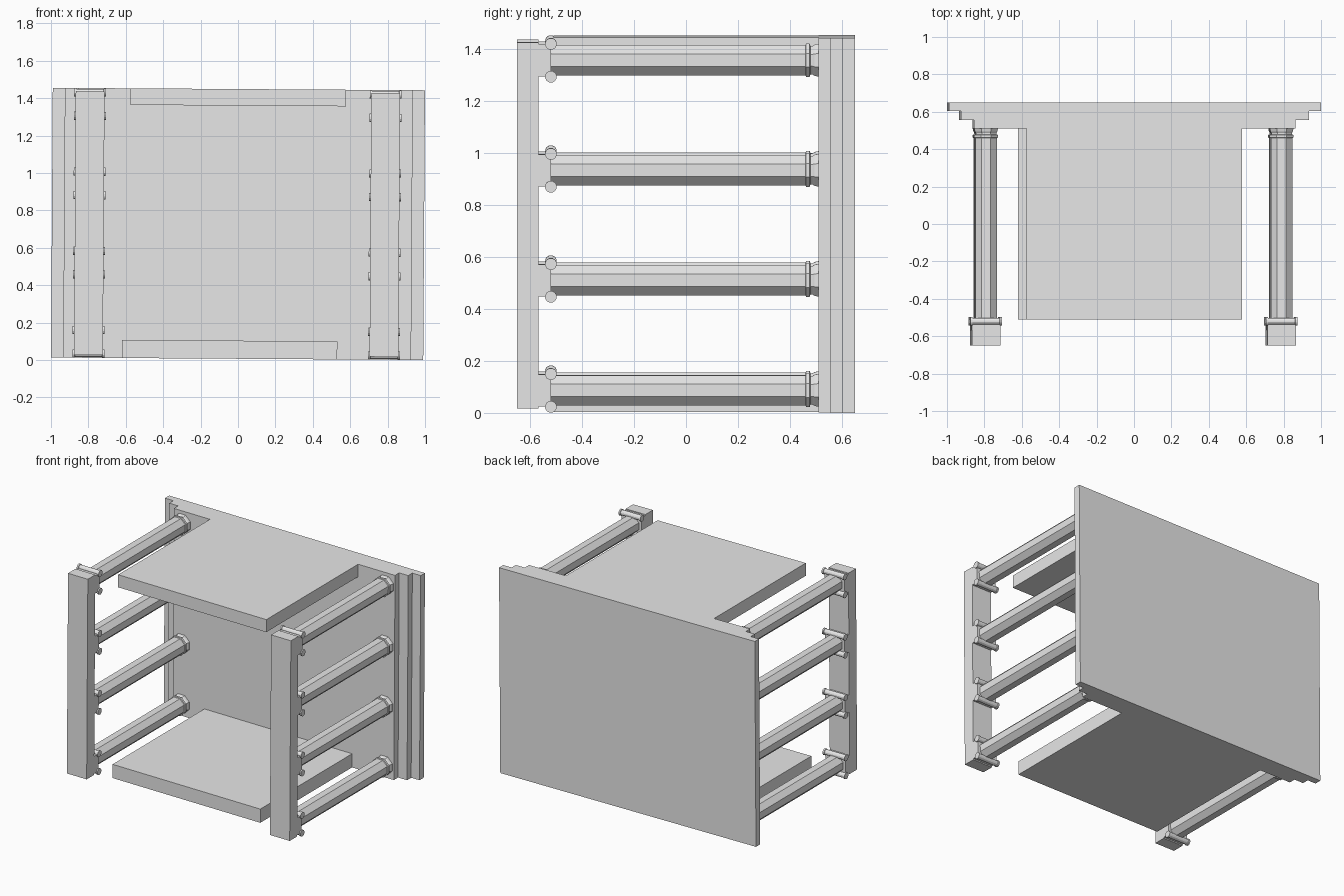
import bpy, bmesh, math
from mathutils import Matrix, Vector

if "Cube" in bpy.data.objects:
    bpy.data.objects.remove(bpy.data.objects["Cube"], do_unlink=True)

stone = bpy.data.materials.new("stone grey")
stone.use_nodes = True
GREY = (0.8, 0.8, 0.8, 1)
stone.diffuse_color = GREY
stone.node_tree.nodes["Principled BSDF"].inputs["Base Color"].default_value = GREY

# The whole model leans very slightly about its middle
MID = Vector((0, 0, 0.7275))
LEAN = Matrix.Translation(MID) @ Matrix.Rotation(0.0065, 4, 'Y') @ Matrix.Translation(-MID)


def finish(name, bm):
    bmesh.ops.recalc_face_normals(bm, faces=bm.faces)
    bm.transform(LEAN)
    mesh = bpy.data.meshes.new(name)
    bm.to_mesh(mesh)
    bm.free()
    mesh.materials.append(stone)
    obj = bpy.data.objects.new(name, mesh)
    bpy.context.collection.objects.link(obj)


def box(name, x, y, z):
    bm = bmesh.new()
    size = [b - a for a, b in (x, y, z)]
    mid = [(a + b) / 2 for a, b in (x, y, z)]
    bmesh.ops.create_cube(bm, size=1, matrix=Matrix.Translation(mid) @ Matrix.Diagonal((*size, 1)))
    finish(name, bm)


def lathe(name, profile, sides, centre, axis):
    """Turn (position, flat radius) pairs around the x or y axis."""
    bm = bmesh.new()
    rings = []
    for pos, flat in profile:
        r = flat / math.cos(math.pi / sides)
        ring = []
        for i in range(sides):
            a = (i + 0.5) * math.tau / sides
            u, v = r * math.cos(a), r * math.sin(a)
            co = (pos, u, v) if axis == 'X' else (u, pos, v)
            ring.append(bm.verts.new(Vector(co) + Vector(centre)))
        rings.append(ring)
    for a, b in zip(rings, rings[1:]):
        for i in range(sides):
            j = (i + 1) % sides
            bm.faces.new((a[i], a[j], b[j], b[i]))
    bm.faces.new(rings[0])
    bm.faces.new(rings[-1])
    finish(name, bm)


# Stepped back platform
BOTTOM, TOP = 0.0065, 1.4485
for name, half, y in (("back_slab", 0.995, (0.603, 0.65)),
                      ("middle_step", 0.93, (0.557, 0.604)),
                      ("front_step", 0.86, (0.51, 0.558))):
    box(name, (-half, half), y, (BOTTOM, TOP))

# Upper and lower panels
box("upper_panel", (-0.58, 0.573), (-0.51, 0.52), (1.36, TOP))
box("lower_panel", (-0.615, 0.535), (-0.51, 0.52), (BOTTOM, 0.103))

# Column shaft with base ring and flared foot, and scroll with end discs
SHAFT = ((-0.53, 0.058), (0.46, 0.058), (0.462, 0.064), (0.476, 0.064),
         (0.479, 0.055), (0.487, 0.055), (0.495, 0.060), (0.515, 0.064))
SCROLL = ((-0.085, 0.022), (-0.074, 0.022), (-0.072, 0.018),
          (0.072, 0.018), (0.074, 0.022), (0.085, 0.022))

for side, x in (("right", -0.795), ("left", 0.785)):
    box(side + "_beam", (x - 0.077, x + 0.077), (-0.65, -0.567), (0.022, 1.432))
    for row in range(4):
        z = 0.092 + row * 0.4235
        tag = f"{side}_{row + 1}"
        lathe("column_" + tag, SHAFT, 8, (x, 0, z), 'Y')
        box("capital_" + tag, (x - 0.077, x + 0.077), (-0.57, -0.52), (z - 0.062, z + 0.062))
        for place, dz in (("upper", 0.063), ("lower", -0.063)):
            lathe(f"{place}_scroll_{tag}", SCROLL, 12, (x, -0.52, z + dz), 'X')
